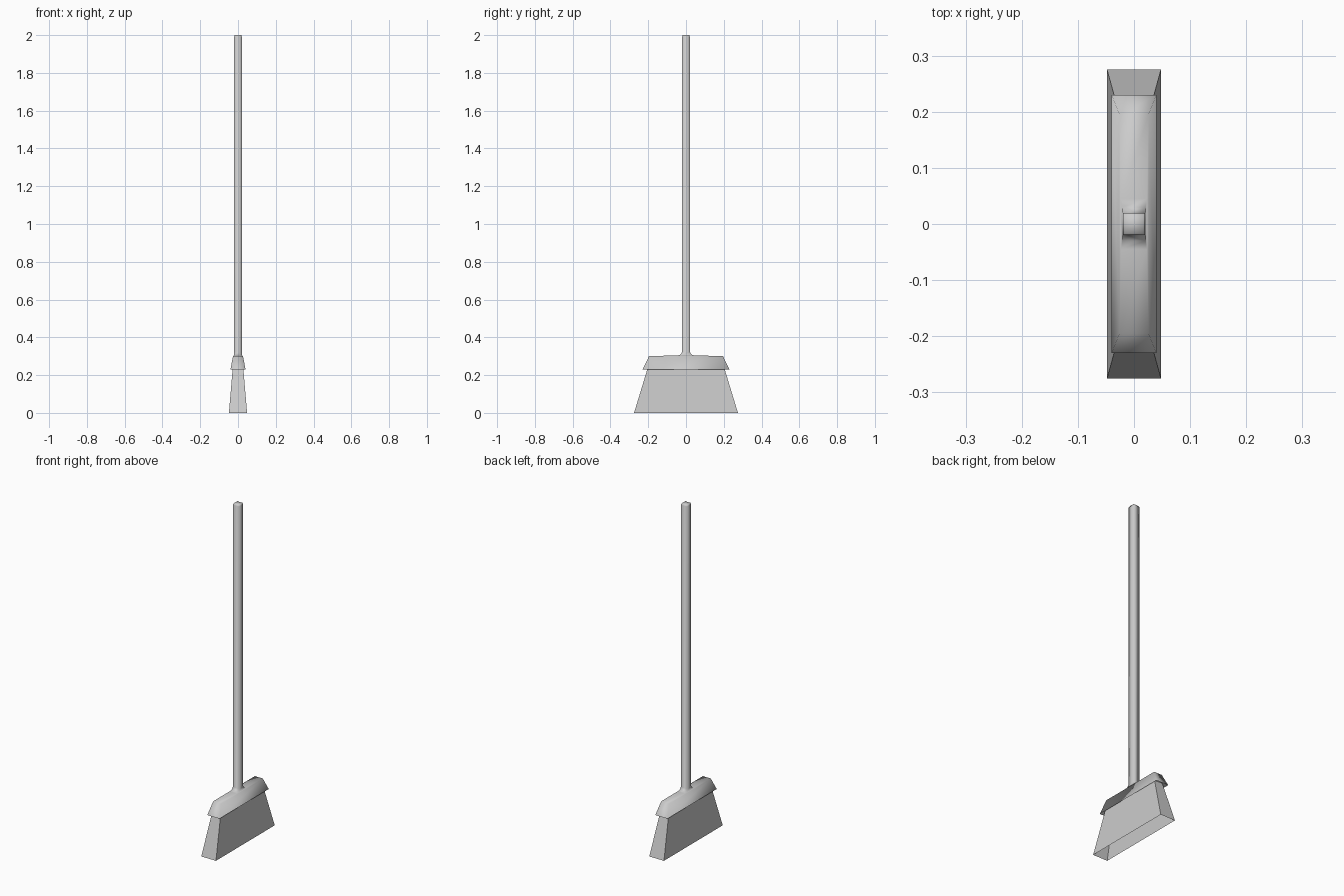
import bpy, bmesh

if "Cube" in bpy.data.objects:
    bpy.data.objects.remove(bpy.data.objects["Cube"])


def loft(name, rings, smooth, cap_top=False):
    """Stack rectangular rings (z, half x, half y) and skin them."""
    bm = bmesh.new()
    loops = []
    for z, hx, hy in rings:
        loops.append([bm.verts.new((sx * hx, sy * hy, z))
                      for sx, sy in ((-1, -1), (1, -1), (1, 1), (-1, 1))])
    for a, b in zip(loops, loops[1:]):
        for i in range(4):
            j = (i + 1) % 4
            bm.faces.new((a[i], a[j], b[j], b[i]))
    if cap_top:
        bm.faces.new(loops[-1])
    for f in bm.faces:
        f.smooth = smooth
    mesh = bpy.data.meshes.new(name)
    bm.to_mesh(mesh)
    bm.free()
    obj = bpy.data.objects.new(name, mesh)
    bpy.context.collection.objects.link(obj)
    return obj


# Bristle skirt: flat-sided, open underneath
loft("bristles", [(0, 0.048, 0.275), (0.25, 0.027, 0.199)], False)

# Flared head shell blending through a small collar into the square handle
loft("head_and_handle", [
    (0.23, 0.04, 0.23),
    (0.302, 0.026, 0.195),
    (0.303, 0.023, 0.045),
    (0.308, 0.021, 0.030),
    (0.322, 0.02, 0.02),
    (1.992, 0.02, 0.02),
    (2.0, 0.017, 0.017),
], True, cap_top=True)
